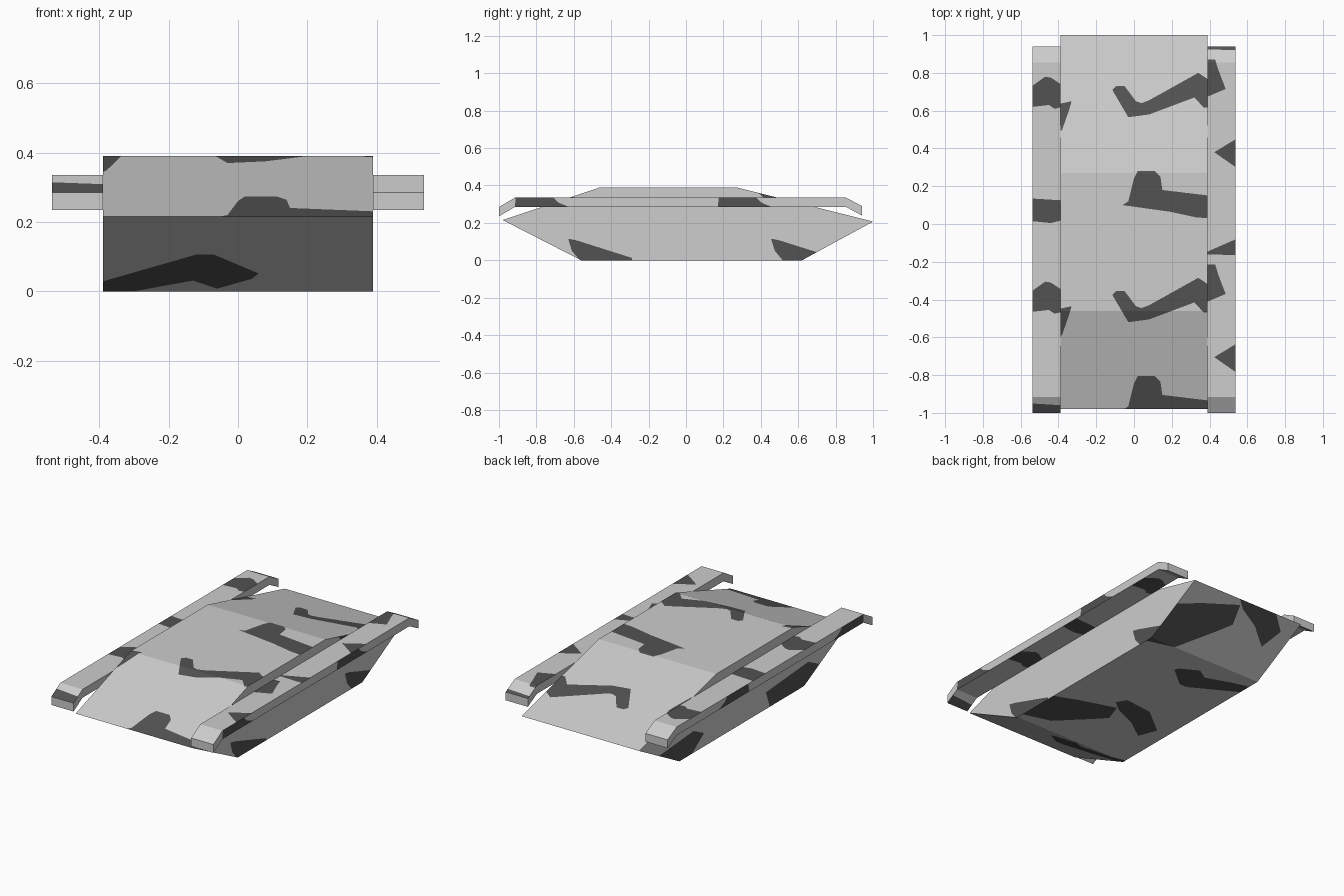
import bpy, bmesh
from mathutils import Vector

if "Cube" in bpy.data.objects:
    bpy.data.objects.remove(bpy.data.objects["Cube"])

PERIOD = 1.085  # camouflage repeats along y


def material(name, v):
    m = bpy.data.materials.new(name)
    m.diffuse_color = (v, v, v, 1)
    m.use_nodes = True
    m.node_tree.nodes["Principled BSDF"].inputs["Base Color"].default_value = m.diffuse_color
    return m


MATS = [material("light_grey", 0.61), material("dark_grey", 0.085)]


def inside(p, poly):
    hit = False
    for (ax, ay), (bx, by) in zip(poly, poly[1:] + poly[:1]):
        if (ay > p[1]) != (by > p[1]) and p[0] < (bx - ax) * (p[1] - ay) / (by - ay) + ax:
            hit = not hit
    return hit


def paint(bm, poly, iu, iv, axis, sign):
    """Cut a patch outline into the faces looking along sign*axis and colour it dark."""
    us, vs = [p[0] for p in poly], [p[1] for p in poly]
    lo, hi = (min(us), min(vs)), (max(us), max(vs))

    def faces():
        out = []
        for f in bm.faces:
            if f.normal[axis] * sign < 0.5:
                continue
            fu, fv = [v.co[iu] for v in f.verts], [v.co[iv] for v in f.verts]
            if (max(fu) > lo[0] + 1e-4 and min(fu) < hi[0] - 1e-4
                    and max(fv) > lo[1] + 1e-4 and min(fv) < hi[1] - 1e-4):
                out.append(f)
        return out

    def cut(a, b):
        fs = faces()
        geom = set(fs)
        for f in fs:
            geom.update(f.edges)
            geom.update(f.verts)
        co, no = Vector((0, 0, 0)), Vector((0, 0, 0))
        co[iu], co[iv] = a
        no[iu], no[iv] = a[1] - b[1], b[0] - a[0]
        if fs and no.length > 1e-6:
            bmesh.ops.bisect_plane(bm, geom=list(geom), dist=1e-5, plane_co=co, plane_no=no.normalized())

    box = [lo, (hi[0], lo[1]), hi, (lo[0], hi[1])]
    for outline in (box, poly):  # box first keeps the cuts local
        for a, b in zip(outline, outline[1:] + outline[:1]):
            cut(a, b)
    for f in faces():
        c = f.calc_center_median()
        if inside((c[iu], c[iv]), poly):
            f.material_index = 1


def extruded(name, profile, x0, x1, patches):
    """Side profile (y, z) extruded across x, then painted."""
    bm = bmesh.new()
    f = bm.faces.new([bm.verts.new((x0, y, z)) for y, z in profile])
    ext = bmesh.ops.extrude_face_region(bm, geom=[f])
    bmesh.ops.translate(bm, vec=(x1 - x0, 0, 0),
                        verts=[g for g in ext["geom"] if isinstance(g, bmesh.types.BMVert)])
    bmesh.ops.recalc_face_normals(bm, faces=bm.faces)
    bm.normal_update()
    for side, polys in patches.items():
        iu, iv, axis, sign = {"top": (0, 1, 2, 1), "bottom": (0, 1, 2, -1),
                              "right": (1, 2, 0, 1), "left": (1, 2, 0, -1)}[side]
        for poly in polys:
            for k in (-1, 0, 1):
                s = k * PERIOD
                moved = [(u + s, v) if iu == 1 else (u, v + s) for u, v in poly]
                paint(bm, moved, iu, iv, axis, sign)
    me = bpy.data.meshes.new(name)
    bm.to_mesh(me)
    bm.free()
    for m in MATS:
        me.materials.append(m)
    ob = bpy.data.objects.new(name, me)
    bpy.context.collection.objects.link(ob)
    return ob


def flip(polys):
    return [[(-u, v) for u, v in p] for p in polys]


# Hull patches
hull_top = [
    [(-.115, .71), (-.095, .73), (-.05, .73), (.01, .65), (.04, .64), (.08, .655), (.34, .8),
     (.40, .76), (.40, .62), (.37, .615), (.32, .67), (.16, .61), (.08, .58), (-.03, .565)],
    [(-.40, .635), (-.33, .65), (-.345, .6), (-.38, .5), (-.40, .48)],
    [(-.06, .1), (-.03, .12), (0, .24), (.02, .28), (.11, .28), (.14, .25), (.15, .18),
     (.40, .15), (.40, .03), (.33, .035), (.19, .065)],
]
hull_bottom = [
    [(.40, .84), (.25, .9), (.03, .97), (-.01, .855), (.06, .78), (.22, .62), (.40, .57)],
    [(.06, .425), (.04, .455), (-.06, .51), (-.13, .465), (-.3, .525), (-.40, .55),
     (-.40, .475), (-.12, .318), (-.07, .318)],
    [(.076, -.07), (.04, -.01), (-.14, -.03), (-.31, -.165), (-.265, -.28), (-.14, -.19), (0, -.13)],
]
hull_right = [
    [(-.63, .115), (-.59, .108), (-.29, .013), (-.29, -.01), (-.56, -.01), (-.61, .05)],
    [(.38, .37), (.43, .36), (.5, .33), (.42, .33)],
]
hull_left = [[(-.20, .10), (-.24, -.01), (-.57, -.01), (-.70, .08), (-.60, .13)]]

extruded("hull",
         [(-.98, .215), (-.56, 0), (.62, 0), (1, .207), (.27, .39), (-.46, .39)],
         -.39, .39,
         {"top": hull_top, "bottom": hull_bottom, "right": hull_right, "left": hull_left})

# Fender patches
right_top = [
    [(.38, .87), (.43, .87), (.445, .82), (.485, .715), (.38, .67)],
    [(.425, .38), (.54, .45), (.54, .3)],
    [(.38, -.15), (.54, -.08), (.54, -.165), (.38, -.16)],
]
left_top = [
    [(-.54, .73), (-.47, .78), (-.44, .775), (-.38, .735), (-.38, .62), (-.42, .61), (-.45, .63), (-.54, .62)],
    [(-.54, .135), (-.38, .125), (-.38, .02), (-.44, .005), (-.54, .015)],
]
fender_side = [[(.17, .28), (.175, .34), (.37, .34), (.40, .31), (.47, .28)]]

# Track fenders with bent-down ends
fender = [(-1, .235), (-.915, .285), (.855, .285), (.94, .24),
          (.94, .29), (.855, .335), (-.915, .335), (-1, .285)]
extruded("right_fender", fender, .39, .537,
         {"top": right_top, "bottom": flip(left_top), "right": fender_side})
extruded("left_fender", fender, -.537, -.39,
         {"top": left_top, "bottom": flip(right_top), "left": fender_side})
